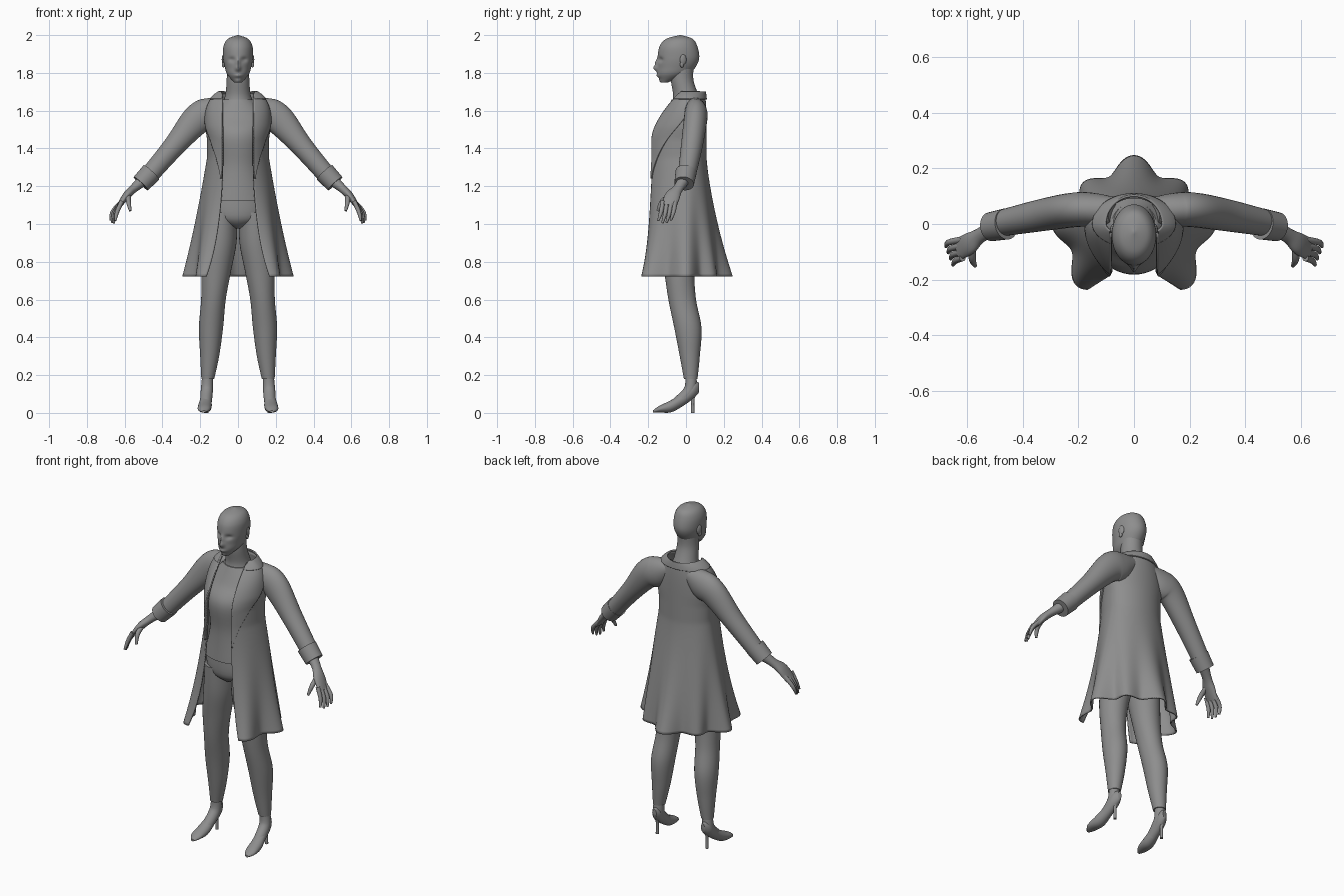
import bpy, bmesh, math
from mathutils import Vector, Matrix

cube = bpy.data.objects.get("Cube")
if cube:
    bpy.data.objects.remove(cube)

GREY = (.27, .27, .27, 1)
grey = bpy.data.materials.new("plain_grey")
grey.use_nodes = True
grey.diffuse_color = GREY
grey.node_tree.nodes["Principled BSDF"].inputs["Base Color"].default_value = GREY

X, Y, Z = Vector((1, 0, 0)), Vector((0, 1, 0)), Vector((0, 0, 1))
LEVEL = (X, Y)
UPRIGHT = (X, Z)


def spline(keys, u):
    """Smooth value of a list of tuples at fractional index u."""
    last = len(keys) - 1
    i = min(int(u), last - 1)
    t = u - i
    a, b, c, d = (keys[max(0, min(k, last))] for k in range(i - 1, i + 3))
    return [q + t / 2 * (r - p + t * (2 * p - 5 * q + 4 * r - s + t * (3 * (q - r) + s - p)))
            for p, q, r, s in zip(a, b, c, d)]


def finish(name, bm, mirror=False, thickness=0):
    """Turn the bmesh into a smooth grey object, mirrored or thickened if asked."""
    bmesh.ops.recalc_face_normals(bm, faces=bm.faces)
    mesh = bpy.data.meshes.new(name)
    bm.to_mesh(mesh)
    bm.free()
    mesh.materials.append(grey)
    obj = bpy.data.objects.new(name, mesh)
    bpy.context.collection.objects.link(obj)
    bpy.ops.object.select_all(action='DESELECT')
    obj.select_set(True)
    bpy.context.view_layer.objects.active = obj
    bpy.ops.object.shade_smooth_by_angle(angle=math.radians(50))
    if thickness:
        solid = obj.modifiers.new("Thickness", 'SOLIDIFY')
        solid.thickness = thickness
        solid.offset = 0
    if mirror:
        obj.modifiers.new("Mirror", 'MIRROR')


def skin(bm, rings, closed):
    """Join rows of vertices with quads."""
    for low, high in zip(rings, rings[1:]):
        n = len(low)
        for j in range(n if closed else n - 1):
            k = (j + 1) % n
            bm.faces.new((low[j], low[k], high[k], high[j]))


def loft(name, keys, axes=None, mirror=False, sides=32, steps=6, sculpt=None):
    """Capped tube through keys of centre and one or two radii; without axes it follows its path."""
    bm = bmesh.new()
    count = (len(keys) - 1) * steps
    samples = [spline(keys, i / steps) for i in range(count + 1)]
    rings = []
    for i, s in enumerate(samples):
        centre = Vector(s[:3])
        if axes:
            u, v = axes
        else:
            way = Vector(samples[min(i + 1, count)][:3]) - Vector(samples[max(i - 1, 0)][:3])
            way.normalize()
            v = (Y - way * way.y).normalized()
            u = way.cross(v)
        ring = []
        for j in range(sides):
            a = math.tau * j / sides
            p = centre + u * s[3] * math.cos(a) + v * s[-1] * math.sin(a)
            ring.append(bm.verts.new(sculpt(p) if sculpt else p))
        rings.append(ring)
    skin(bm, rings, True)
    bm.faces.new(rings[0])
    bm.faces.new(rings[-1])
    finish(name, bm, mirror)


# Face features as soft pushes: nose tip, nose bridge, eye sockets, lips, chin
FEATURES = [(0, 1.825, .014, .016, -.022), (0, 1.855, .011, .02, -.012),
            (.033, 1.87, .018, .013, .012), (0, 1.785, .02, .009, -.008),
            (0, 1.757, .02, .01, -.006)]


def face(p):
    if p.y < -.05:
        p.y += sum(push * math.exp(-((abs(p.x) - x) / width) ** 2 - ((p.z - z) / height) ** 2)
                   for x, z, width, height, push in FEATURES)
    return p


# Head and neck
loft("head", [(0, -.11, 1.75, .02, .02), (0, -.07, 1.79, .056, .08), (0, -.05, 1.83, .07, .1),
              (0, -.04, 1.88, .079, .11), (0, -.04, 1.94, .077, .1), (0, -.035, 1.98, .054, .07),
              (0, -.03, 2, .003, .004)], LEVEL, sides=80, steps=10, sculpt=face)
loft("neck", [(0, .01, 1.62, .09), (0, 0, 1.68, .068), (0, -.02, 1.76, .06),
              (0, -.02, 1.83, .06)], LEVEL)

# Ears: an outer shell and a smaller lobe
bm = bmesh.new()
for drop, size in ((0, 1), (.025, .6)):
    place = (Matrix.Translation((.077, -.015 - drop / 4, 1.87 - drop))
             @ Matrix.Rotation(.3, 4, 'Z')
             @ Matrix.Diagonal((.008, .018 * size, .028 * size, 1)))
    bmesh.ops.create_uvsphere(bm, u_segments=16, v_segments=10, radius=1, matrix=place)
finish("ears", bm, mirror=True)

# Shirt and trousers
loft("shirt", [(0, -.04, 1.125, .17, .13), (0, -.04, 1.3, .13, .125), (0, -.045, 1.47, .145, .135),
               (0, -.015, 1.57, .15, .105), (0, 0, 1.66, .08, .075)], LEVEL, sides=48)
loft("trouser_hips", [(0, -.035, .975, .01, .06), (0, -.035, 1.03, .15, .115),
                      (0, -.035, 1.15, .16, .12)], LEVEL, sides=48)
loft("trouser_legs", [(.085, -.035, 1.06, .08, .11), (.094, -.035, .9, .086, .1),
                      (.115, -.035, .75, .078, .08), (.13, -.02, .6, .065, .073),
                      (.143, .01, .45, .064, .072), (.15, .02, .3, .05, .053),
                      (.16, .025, .18, .034, .036)], LEVEL, mirror=True)

# Feet and heeled shoes
loft("feet", [(.16, .025, .21, .028), (.165, .02, .12, .032), (.17, -.05, .05, .03)], mirror=True)
loft("shoes", [(.18, -.174, .008, .01, .006), (.18, -.14, .02, .032, .018),
               (.175, -.08, .035, .036, .032), (.17, -.02, .07, .03, .036),
               (.165, .04, .12, .029, .043), (.16, .07, .135, .012, .025)], UPRIGHT, mirror=True)
loft("shoe_heels", [(.165, .036, 0, .009), (.165, .036, .07, .009), (.165, .04, .1, .016)],
     LEVEL, mirror=True, sides=12)

# Sleeves, cuffs and hands
loft("sleeves", [(.07, .045, 1.625, .05, .05), (.15, .052, 1.585, .085, .06),
                 (.22, .05, 1.55, .08, .062), (.34, .03, 1.41, .058, .057),
                 (.49, 0, 1.235, .048, .046)], mirror=True, steps=8)
loft("cuffs", [(.458, 0, 1.274, .056), (.514, -.01, 1.214, .052)], mirror=True)
loft("hands", [(.48, 0, 1.25, .035, .035), (.55, -.04, 1.19, .023, .027),
               (.59, -.07, 1.15, .021, .04), (.63, -.09, 1.095, .012, .04)], mirror=True)
for i, finger in enumerate(("index", "middle", "ring", "little")):
    y = -.122 + .022 * i
    tip = .64 + .008 * i
    length = .1 - .012 * abs(i - 1.4)
    loft(finger + "_fingers", [(.615, y, 1.12, .012), (tip, y - .01, 1.105 - length / 2, .011),
                               (tip + .01, y - .025, 1.1 - length, .006)], mirror=True, sides=12)
loft("thumbs", [(.58, -.075, 1.155, .014), (.58, -.125, 1.12, .013), (.57, -.15, 1.07, .007)],
     mirror=True, sides=12)


def clamp(value):
    return max(0, min(value, 1))


def coat_shape(z):
    """How far the skirt has flared and the shoulders have closed at height z, and the side reach."""
    flare = clamp((1.35 - z) / .63)
    slope = clamp((z - 1.45) / .25)
    side = (.16 + .105 * flare + .01 * clamp(slope * 4)) * math.sqrt(1 - .7 * slope ** 4)
    return flare, slope, side


def opening_angle(z):
    flare, slope, side = coat_shape(z)
    return -math.acos((.08 + .08 * flare ** 2) / side)


def coat_point(z, a):
    """Coat surface at height z and angle a, with folds deepening to the hem."""
    flare, slope, side = coat_shape(z)
    fold = .1 * math.cos(8 * (a - math.pi / 2))
    if math.sin(a) > 0:
        reach = (.105 + .117 * flare ** 1.3) * (1 - .1 * slope ** 4)
        fold -= .15 * math.sin(2 * a) ** 2
    else:
        reach = (.2 + .08 * flare ** 2) * (1 - .8 * slope ** 1.5)
    grow = 1 + fold * flare ** 2
    return side * grow * math.cos(a), reach * grow * math.sin(a)


def coat_sheet(name, low, high, lapel=False, grow=1, rows=12, cols=144):
    """Sheet over the coat surface, right round or only as a lapel widening upwards."""
    bm = bmesh.new()
    rings = []
    for i in range(rows + 1):
        f = i / rows
        z = low + (high - low) * f
        first = opening_angle(z)
        last = math.pi - first
        if lapel:
            last = max(first + .01, math.radians(90 * f ** 1.35 - 60))
        ring = []
        for j in range(cols + 1):
            x, y = coat_point(z, first + (last - first) * j / cols)
            ring.append(bm.verts.new((x * grow, y * grow, z)))
        rings.append(ring)
    skin(bm, rings, False)
    finish(name, bm, lapel, thickness=.008)


# Open coat with lapels and collar
coat_sheet("coat", .722, 1.69, rows=64)
coat_sheet("lapels", 1.24, 1.69, lapel=True, grow=1.035, rows=32, cols=24)
coat_sheet("collar", 1.66, 1.7, grow=1.07)
